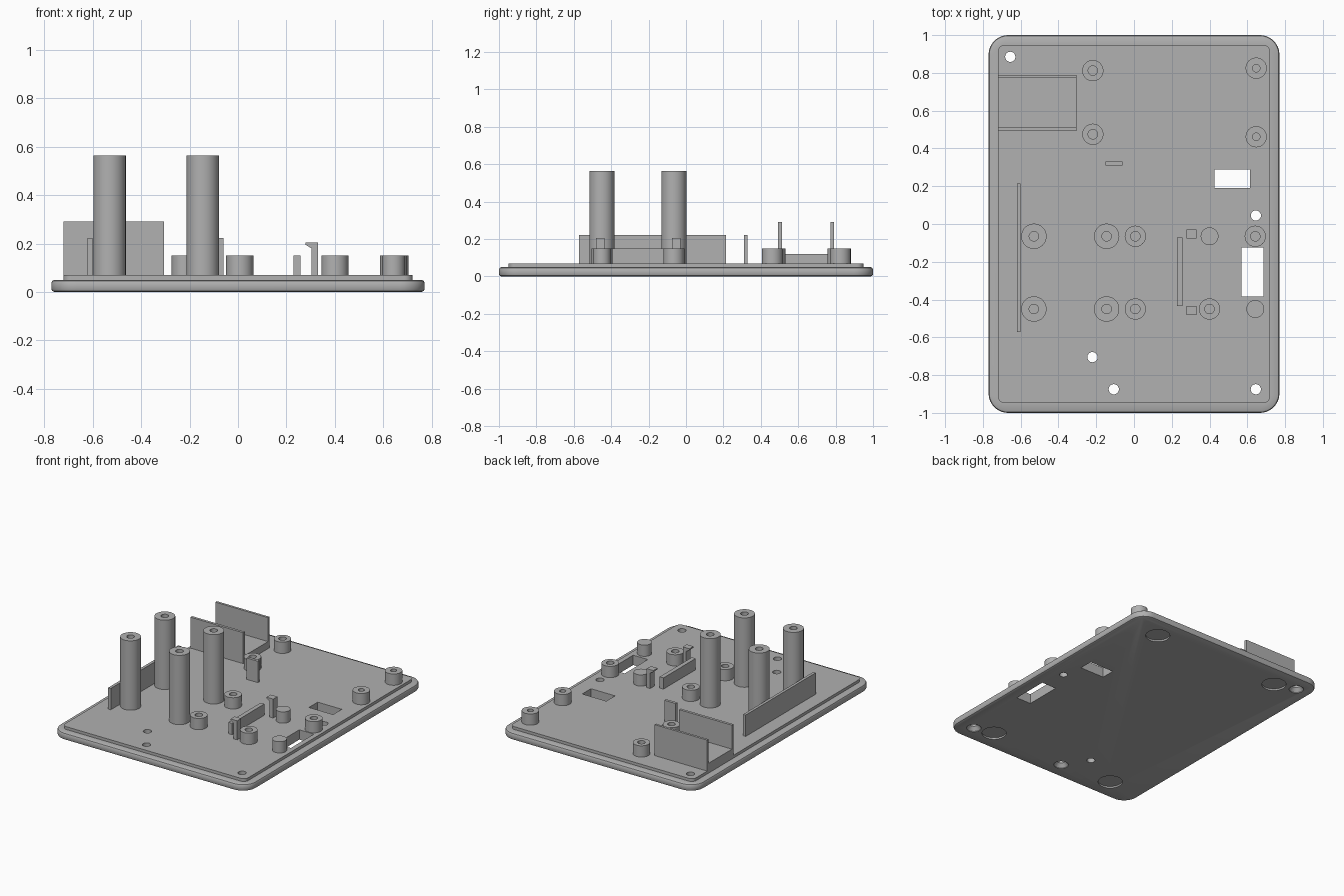
import bpy, bmesh, math

if "Cube" in bpy.data.objects:
    bpy.data.objects.remove(bpy.data.objects["Cube"])

GREY = bpy.data.materials.new("mid_grey")
GREY.diffuse_color = (0.44, 0.44, 0.44, 1)
GREY.use_nodes = True
GREY.node_tree.nodes["Principled BSDF"].inputs["Base Color"].default_value = GREY.diffuse_color
FLOOR = 0.07      # top of the plate
SINK = 0.06       # parts start slightly inside the plate


def circle(x, y, r, z, n=40):
    return [(x + r * math.cos(2 * math.pi * i / n), y + r * math.sin(2 * math.pi * i / n), z)
            for i in range(n)]


def round_rect(hx, hy, r, z, n=9):
    pts = []
    for q, (sx, sy) in enumerate([(1, 1), (-1, 1), (-1, -1), (1, -1)]):
        for i in range(n):
            a = math.pi / 2 * (q + i / (n - 1))
            pts.append((sx * (hx - r) + r * math.cos(a), sy * (hy - r) + r * math.sin(a), z))
    return pts


def rect(x0, x1, y0, y1, z):
    return [(x0, y0, z), (x1, y0, z), (x1, y1, z), (x0, y1, z)]


def loft(bm, rings):
    """Skin a stack of rings and cap both ends."""
    vs = [[bm.verts.new(p) for p in ring] for ring in rings]
    n = len(vs[0])
    for a, b in zip(vs, vs[1:]):
        for i in range(n):
            j = (i + 1) % n
            bm.faces.new((a[i], a[j], b[j], b[i]))
    bm.faces.new(vs[0][::-1])
    bm.faces.new(vs[-1])


def make(name, solids):
    bm = bmesh.new()
    for rings in solids:
        loft(bm, rings)
    bmesh.ops.recalc_face_normals(bm, faces=bm.faces)
    me = bpy.data.meshes.new(name)
    bm.to_mesh(me)
    bm.free()
    me.materials.append(GREY)
    ob = bpy.data.objects.new(name, me)
    bpy.context.collection.objects.link(ob)
    return ob


def smooth(ob):
    bpy.ops.object.select_all(action='DESELECT')
    ob.select_set(True)
    bpy.context.view_layer.objects.active = ob
    bpy.ops.object.shade_smooth_by_angle(angle=math.radians(30))


def box(name, x0, x1, y0, y1, z1):
    return make(name, [[rect(x0, x1, y0, y1, SINK), rect(x0, x1, y0, y1, z1)]])


def post(name, x, y, r, top, hole=0.0):
    prof = [(r, SINK), (r, top)]
    if hole:
        prof += [(hole, top), (hole, FLOOR + 0.002)]
    smooth(make(name, [[circle(x, y, pr, z) for pr, z in prof]]))


# Base plate with softened rim and raised inner step
sections = [(0.757, 0.987, 0.09, 0.0), (0.766, 0.996, 0.099, 0.004), (0.77, 1.0, 0.103, 0.012),
            (0.77, 1.0, 0.103, 0.038), (0.766, 0.996, 0.099, 0.046), (0.758, 0.988, 0.091, 0.05),
            (0.72, 0.948, 0.035, 0.05), (0.72, 0.948, 0.035, FLOOR)]
base = make("base_plate", [[round_rect(*s) for s in sections]])

# Openings: plain holes, countersunk holes, windows and foot recesses
cuts = []
for x, y in [(0.645, 0.045), (-0.22, -0.705)]:
    cuts.append([circle(x, y, 0.027, -0.1), circle(x, y, 0.027, 0.2)])
for x, y in [(-0.655, 0.885), (-0.107, -0.875), (0.645, -0.875)]:
    cuts.append([circle(x, y, r, z) for r, z in
                 [(0.048, -0.1), (0.048, 0.004), (0.027, 0.03), (0.027, 0.2)]])
for w in [(0.425, 0.615, 0.19, 0.288), (0.57, 0.685, -0.385, -0.125)]:
    cuts.append([rect(*w, -0.1), rect(*w, 0.2)])
for sx in (-1, 1):
    for sy in (-1, 1):
        cuts.append([circle(sx * 0.5, sy * 0.84, 0.08, -0.1), circle(sx * 0.5, sy * 0.84, 0.08, 0.012)])
cutter = make("opening_cutter", cuts)
cutter.hide_render = True
mod = base.modifiers.new("openings", 'BOOLEAN')
mod.operation, mod.solver, mod.object = 'DIFFERENCE', 'EXACT', cutter
bpy.context.view_layer.objects.active = base
bpy.ops.object.modifier_apply(modifier=mod.name)
bpy.data.objects.remove(cutter)
smooth(base)

# Tall hollow posts
for x in (-0.53, -0.145):
    for y in (-0.065, -0.45):
        post("tall_post", x, y, 0.067, 0.563, 0.025)

# Short hollow standoffs
for x, y, h in [(-0.218, 0.812, 0.025), (-0.218, 0.475, 0.025), (0.647, 0.825, 0.02),
                (0.647, 0.462, 0.02), (0.007, -0.065, 0.025), (0.007, -0.45, 0.025),
                (0.4, -0.45, 0.025), (0.642, -0.065, 0.025)]:
    post("standoff", x, y, 0.056, 0.15, h)

# Solid support pegs
for x, y in [(0.4, -0.065), (0.642, -0.45)]:
    post("support_peg", x, y, 0.047, 0.15)

# Holder with two upright plates and a low floor
box("holder_front_plate", -0.72, -0.305, 0.493, 0.512, 0.29)
box("holder_back_plate", -0.72, -0.305, 0.773, 0.79, 0.29)
box("holder_floor", -0.72, -0.305, 0.512, 0.773, 0.12)

# Free-standing walls
box("long_wall", -0.62, -0.6, -0.573, 0.215, 0.222)
box("small_tab", -0.15, -0.06, 0.31, 0.33, 0.222)
box("short_wall", 0.228, 0.258, -0.435, -0.072, 0.15)

# Snap clips: hooked profile extruded along y
hook = [(0.33, SINK), (0.33, 0.205), (0.278, 0.205), (0.278, 0.195), (0.303, 0.18), (0.303, SINK)]
for y in (-0.053, -0.458):
    make("snap_clip", [[[(x, y + d, z) for x, z in hook] for d in (-0.023, 0.023)]])
